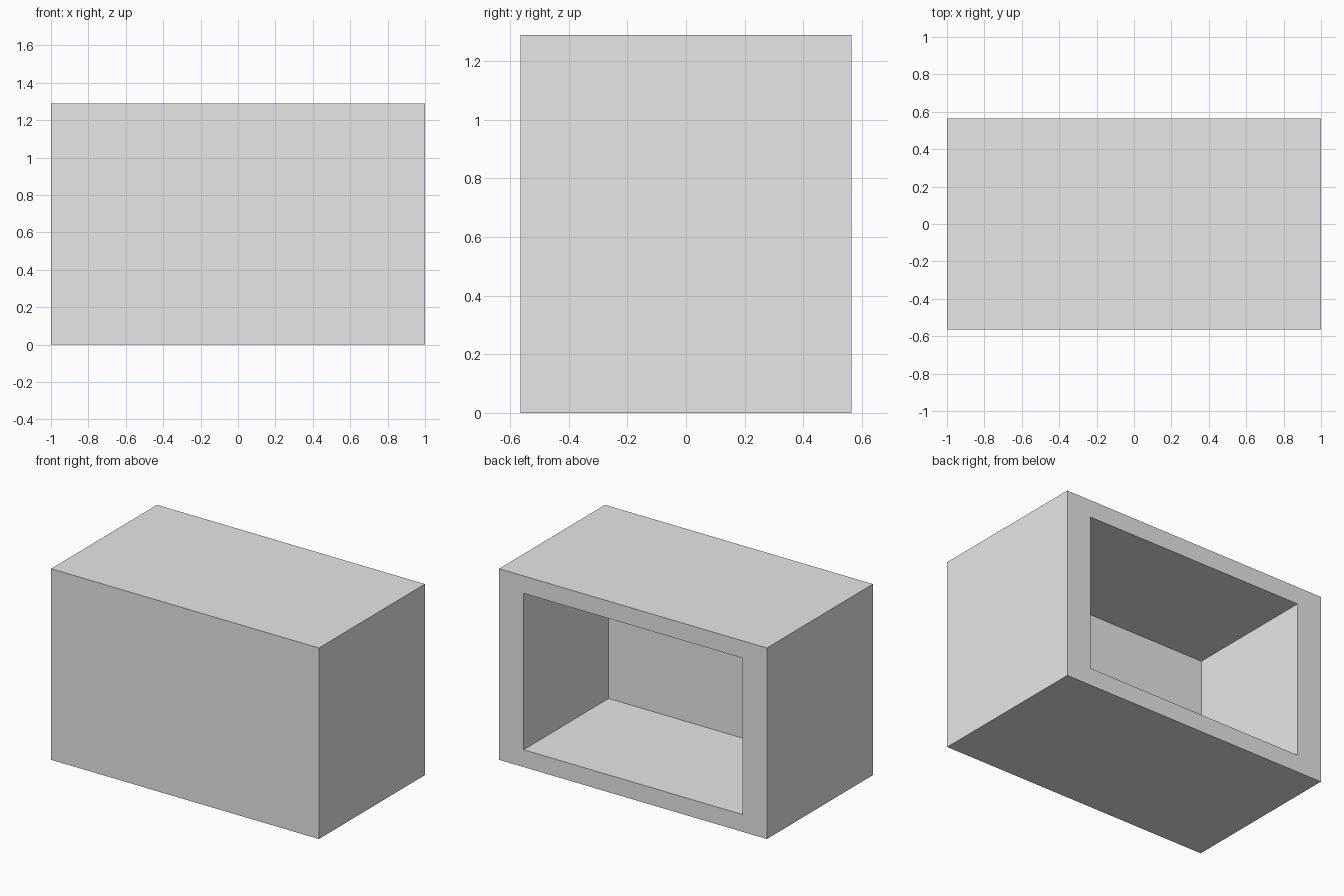
import bpy
import bmesh
from mathutils import Vector

cube = bpy.data.objects.get("Cube")
if cube:
    bpy.data.objects.remove(cube, do_unlink=True)

WIDTH, DEPTH, HEIGHT = 2.0, 1.13, 1.29
SIDE_WALL, FLOOR_WALL, FRONT_WALL = 0.183, 0.117, 0.224

# Plain light grey for the whole casing
grey = bpy.data.materials.new("light_grey")
grey.use_nodes = True
colour = (0.8, 0.8, 0.8, 1)
grey.diffuse_color = colour
grey.node_tree.nodes["Principled BSDF"].inputs["Base Color"].default_value = colour

# Solid outer block standing on the ground
bm = bmesh.new()
bmesh.ops.create_cube(bm, size=1)
bmesh.ops.scale(bm, vec=(WIDTH, DEPTH, HEIGHT), verts=bm.verts)
bmesh.ops.translate(bm, vec=(0, 0, HEIGHT / 2), verts=bm.verts)

# Rim: inset the back face, then fit the opening to the wall thicknesses
bm.normal_update()
back = max(bm.faces, key=lambda f: f.normal.y)
bmesh.ops.inset_region(bm, faces=[back], thickness=0.1)
for v in back.verts:
    v.co.x = (WIDTH / 2 - SIDE_WALL) * (1 if v.co.x > 0 else -1)
    v.co.z = HEIGHT - FLOOR_WALL if v.co.z > HEIGHT / 2 else FLOOR_WALL

# Recess: push the opening inwards, leaving the closed front wall
recess = bmesh.ops.extrude_discrete_faces(bm, faces=[back])["faces"][0]
rim_loop = [e for e in bm.edges if e.is_boundary and e not in recess.edges[:]]
bmesh.ops.translate(bm, vec=Vector((0, FRONT_WALL - DEPTH, 0)), verts=recess.verts)
bmesh.ops.bridge_loops(bm, edges=rim_loop + recess.edges[:])
bmesh.ops.recalc_face_normals(bm, faces=bm.faces)

mesh = bpy.data.meshes.new("open_backed_casing")
bm.to_mesh(mesh)
bm.free()
mesh.materials.append(grey)
casing = bpy.data.objects.new("open_backed_casing", mesh)
bpy.context.collection.objects.link(casing)
